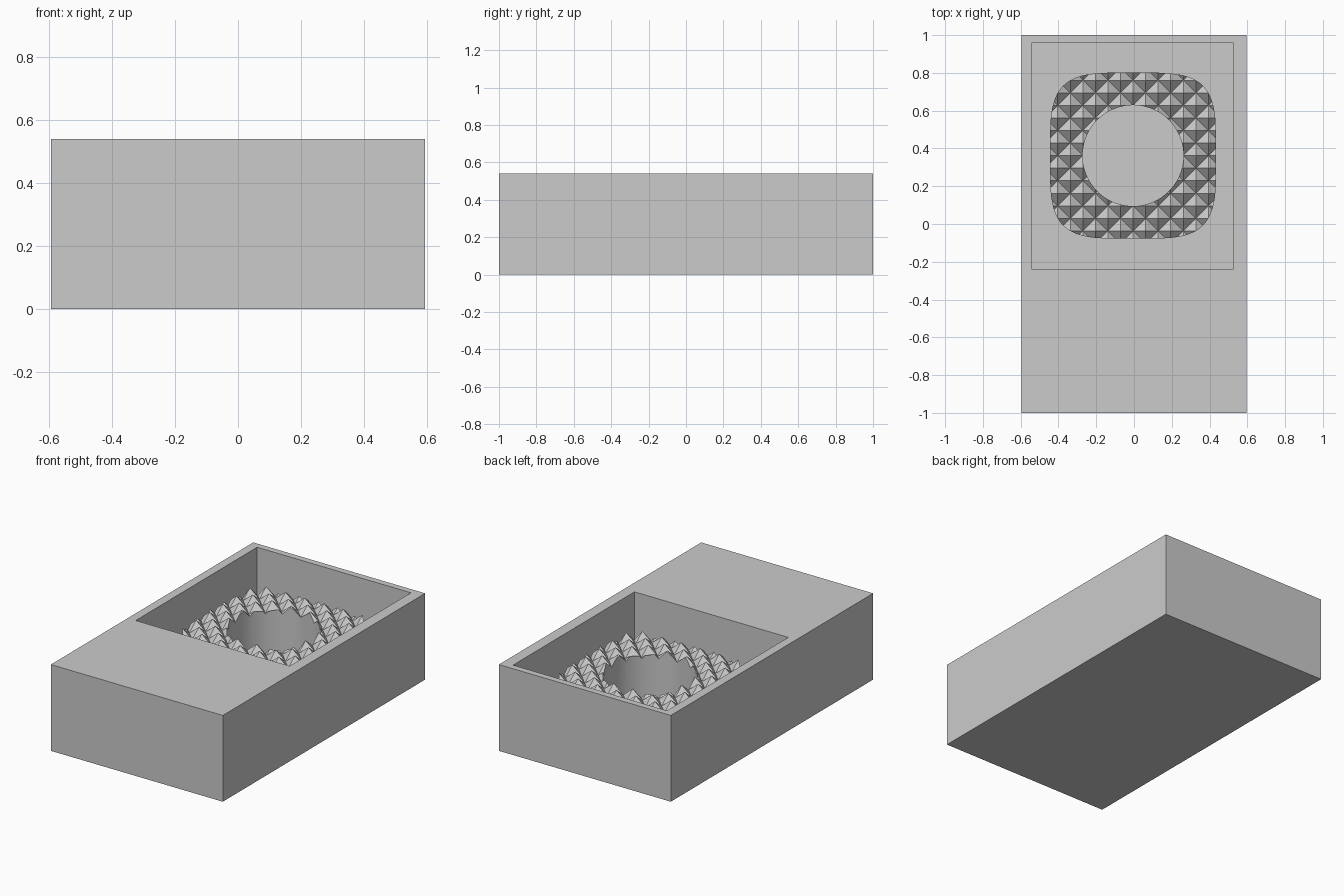
import bpy
import bmesh
from math import cos, sin, pi, copysign

default = bpy.data.objects.get("Cube")
if default:
    bpy.data.objects.remove(default, do_unlink=True)

grey = bpy.data.materials.new("plain grey")
grey.use_nodes = True
COLOUR = (0.6, 0.6, 0.6, 1)
grey.diffuse_color = COLOUR
grey.node_tree.nodes["Principled BSDF"].inputs["Base Color"].default_value = COLOUR

FLOOR = 0.06                    # height of the recess floor
CX, CY = -0.005, 0.362          # centre of the textured ring
STEP = 0.0665                   # half the spacing of the studs
TIP, VALLEY = 0.425, 0.37       # stud heights


def make_object(name, bm):
    bmesh.ops.remove_doubles(bm, verts=bm.verts, dist=0.0001)
    bmesh.ops.recalc_face_normals(bm, faces=bm.faces)
    mesh = bpy.data.meshes.new(name)
    bm.to_mesh(mesh)
    bm.free()
    mesh.materials.append(grey)
    obj = bpy.data.objects.new(name, mesh)
    bpy.context.collection.objects.link(obj)
    return obj


def skin(bm, loops):
    """Join closed loops of points with quads and cap both ends."""
    rows = [[bm.verts.new(p) for p in loop] for loop in loops]
    for a, b in zip(rows, rows[1:]):
        for i in range(len(a)):
            j = (i + 1) % len(a)
            bm.faces.new((a[i], a[j], b[j], b[i]))
    bm.faces.new(rows[0])
    bm.faces.new(rows[-1])


def rect(x0, x1, y0, y1, z):
    return [(x0, y0, z), (x1, y0, z), (x1, y1, z), (x0, y1, z)]


def squircle(radius, power, z, count=96):
    """Superellipse around the ring centre; power 2 is a circle."""
    points = []
    for i in range(count):
        c, s = cos(2 * pi * i / count), sin(2 * pi * i / count)
        points.append((CX + radius * copysign(abs(c) ** (2 / power), c),
                       CY + radius * copysign(abs(s) ** (2 / power), s), z))
    return points


def prism(name, radius, power):
    bm = bmesh.new()
    skin(bm, [squircle(radius, power, z) for z in (FLOOR - 0.01, 0.6)])
    return make_object(name, bm)


def cut(obj, cutter, operation):
    mod = obj.modifiers.new("cut", "BOOLEAN")
    mod.operation = operation
    mod.solver = "EXACT"
    mod.object = cutter
    bpy.context.view_layer.objects.active = obj
    bpy.ops.object.modifier_apply(modifier=mod.name)
    bpy.data.objects.remove(cutter, do_unlink=True)


# Box with a rectangular recess towards the back
bm = bmesh.new()
outer = (-0.595, 0.595, -1, 1)
recess = (-0.54, 0.525, -0.24, 0.96)
skin(bm, [rect(*outer, 0), rect(*outer, 0.54),
          rect(*recess, 0.54), rect(*recess, FLOOR)])
make_object("box", bm)

# Block topped with diagonal pyramid studs
bm = bmesh.new()
N = 8


def stud_point(i, j):
    z = TIP if (i + j) % 2 else VALLEY
    return bm.verts.new((CX + i * STEP, CY + j * STEP, z))


for i in range(-N, N):
    for j in range(-N, N):
        a, b, c, d = [stud_point(i + u, j + v)
                      for u, v in ((0, 0), (1, 0), (1, 1), (0, 1))]
        # The fold between two neighbouring studs joins the low corners
        if (i + j) % 2:
            bm.faces.new((a, b, d))
            bm.faces.new((b, c, d))
        else:
            bm.faces.new((a, b, c))
            bm.faces.new((a, c, d))
bmesh.ops.remove_doubles(bm, verts=bm.verts, dist=0.0001)
rim = [e for e in bm.edges if e.is_boundary]
skirt = bmesh.ops.extrude_edge_only(bm, edges=rim)["geom"]
for v in skirt:
    if isinstance(v, bmesh.types.BMVert):
        v.co.z = FLOOR - 0.02
bottom = [e for e in bm.edges if e.is_boundary]
bmesh.ops.contextual_create(bm, geom=bottom)
ring = make_object("textured_ring", bm)

# Trim to a rounded square and bore the round well
cut(ring, prism("outline_cutter", 0.44, 4), "INTERSECT")
cut(ring, prism("well_cutter", 0.267, 2), "DIFFERENCE")

bpy.ops.object.select_all(action="DESELECT")
ring.select_set(True)
bpy.context.view_layer.objects.active = ring
bpy.ops.object.shade_smooth_by_angle(angle=pi / 6)
